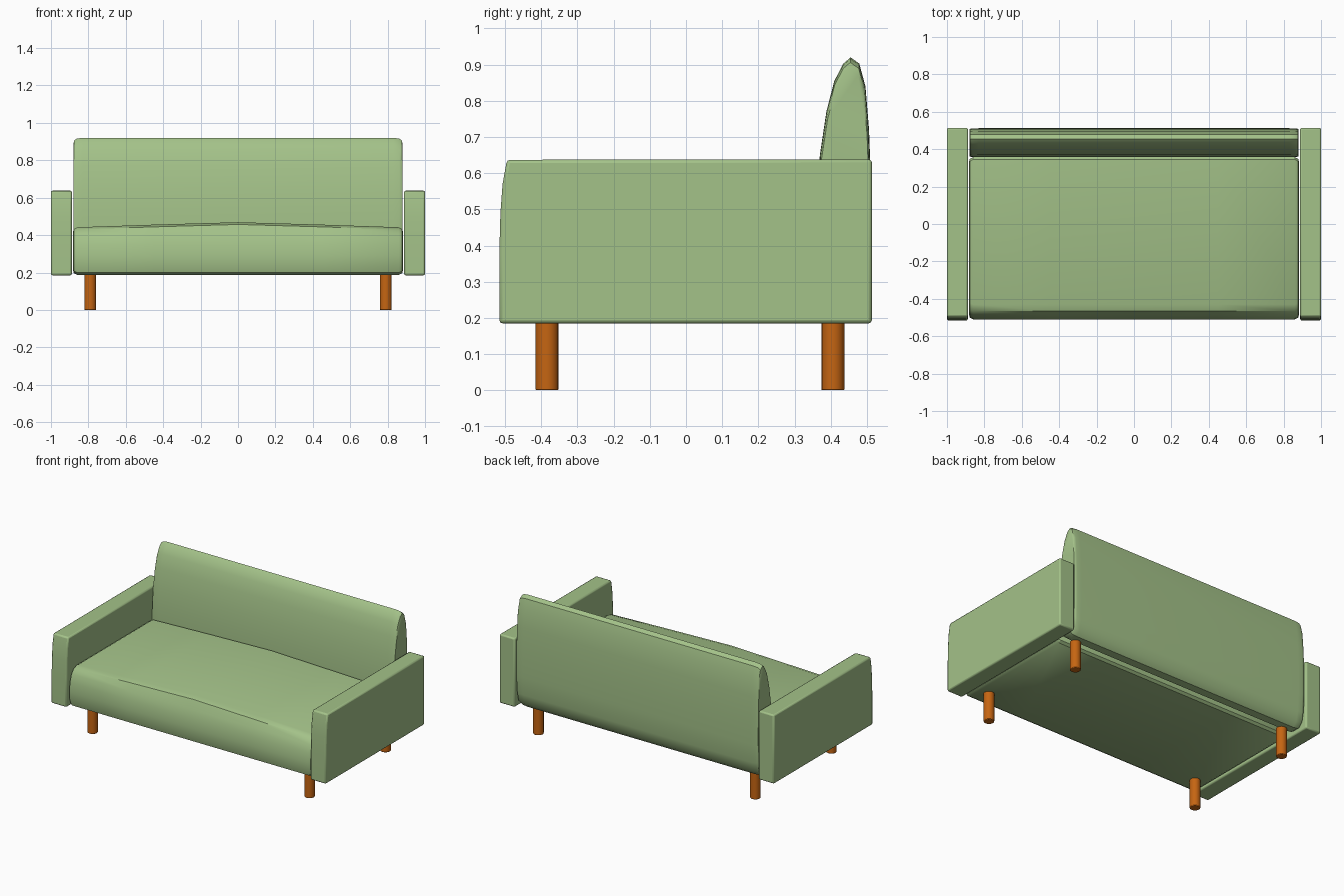
import bpy, bmesh, math

if "Cube" in bpy.data.objects:
    bpy.data.objects.remove(bpy.data.objects["Cube"])


def material(name, rgb):
    m = bpy.data.materials.new(name)
    m.diffuse_color = (*rgb, 1)
    m.use_nodes = True
    m.node_tree.nodes["Principled BSDF"].inputs["Base Color"].default_value = m.diffuse_color
    return m


GREEN = material("sage_green", (0.37, 0.54, 0.25))
WOOD = material("orange_wood", (0.56, 0.13, 0.006))


def finish(bm, name, mat, bevel=0):
    bmesh.ops.recalc_face_normals(bm, faces=bm.faces)
    me = bpy.data.meshes.new(name)
    bm.to_mesh(me)
    bm.free()
    ob = bpy.data.objects.new(name, me)
    bpy.context.collection.objects.link(ob)
    me.materials.append(mat)
    if bevel:
        b = ob.modifiers.new("soft_edges", "BEVEL")
        b.width, b.segments = bevel, 2
        b.limit_method, b.angle_limit = "ANGLE", math.radians(40)
    bpy.ops.object.select_all(action="DESELECT")
    ob.select_set(True)
    bpy.context.view_layer.objects.active = ob
    bpy.ops.object.shade_smooth_by_angle(angle=math.radians(35))
    return ob


def loft(name, profile, sections, bevel=0, crown_from=9):
    """Sweep a (y, z) profile along x; sections are (x, inset y, inset z, crown)."""
    ys, zs = zip(*profile)
    cy, hy = (max(ys) + min(ys)) / 2, (max(ys) - min(ys)) / 2
    cz, hz = (max(zs) + min(zs)) / 2, (max(zs) - min(zs)) / 2
    bm = bmesh.new()
    rings = []
    for x, iy, iz, crown in sections:
        rings.append([bm.verts.new((x, cy + (y - cy) * (1 - iy / hy),
                                    cz + (z - cz) * (1 - iz / hz) + (crown if z > crown_from else 0)))
                      for y, z in profile])
    n = len(profile)
    for a, b in zip(rings, rings[1:]):
        for i in range(n):
            j = (i + 1) % n
            bm.faces.new((a[i], a[j], b[j], b[i]))
    bm.faces.new(rings[0])
    bm.faces.new(rings[-1])
    return finish(bm, name, GREEN, bevel)


def mirrored(half):
    return [(-s[0], *s[1:]) for s in half] + half[::-1]


# Seat cushion with rolled front and slightly crowned top
seat_profile = [(0.355, 0.20), (0.358, 0.43), (0.345, 0.442), (-0.43, 0.442), (-0.465, 0.43),
                (-0.488, 0.40), (-0.503, 0.35), (-0.51, 0.29), (-0.508, 0.235), (-0.498, 0.20),
                (-0.475, 0.187), (0.34, 0.187)]
loft("seat", seat_profile,
     mirrored([(0.882, 0.025, 0.025, 0), (0.878, 0.01, 0.01, 0), (0.86, 0, 0, 0),
               (0.45, 0, 0, 0.014)]) [:4] + [(0, 0, 0, 0.027)] +
     [(0.45, 0, 0, 0.014), (0.86, 0, 0, 0), (0.878, 0.01, 0.01, 0), (0.882, 0.025, 0.025, 0)],
     crown_from=0.425)

# Backrest with teardrop cross-section
back_profile = [(0.455, 0.92), (0.435, 0.903), (0.41, 0.855), (0.388, 0.77), (0.37, 0.65),
                (0.36, 0.53), (0.357, 0.40), (0.36, 0.28), (0.375, 0.215), (0.41, 0.187),
                (0.465, 0.187), (0.493, 0.215), (0.507, 0.28), (0.512, 0.40), (0.511, 0.58),
                (0.506, 0.72), (0.496, 0.84), (0.479, 0.903)]
loft("backrest", back_profile,
     mirrored([(0.88, 0.006, 0.034, 0), (0.876, 0.003, 0.014, 0),
               (0.862, 0.001, 0.004, 0), (0.83, 0, 0, 0)]))

# Arms with a curved front edge
arm_profile = [(-0.516, 0.185), (-0.516, 0.38), (-0.513, 0.49), (-0.507, 0.57), (-0.495, 0.637),
               (0.514, 0.638), (0.514, 0.185)]
for side, lo, hi in (("left", -1, -0.888), ("right", 0.888, 1)):
    loft(side + "_arm", arm_profile, [(lo, 0, 0, 0), (hi, 0, 0, 0)], bevel=0.009)

# Four round legs
for row, y in (("front", -0.384), ("back", 0.406)):
    for side, x in (("left", -0.79), ("right", 0.79)):
        bm = bmesh.new()
        bmesh.ops.create_cone(bm, cap_ends=True, segments=16, radius1=0.032, radius2=0.032, depth=0.192)
        bmesh.ops.translate(bm, verts=bm.verts, vec=(x, y, 0.096))
        finish(bm, row + "_" + side + "_leg", WOOD, 0.004)
